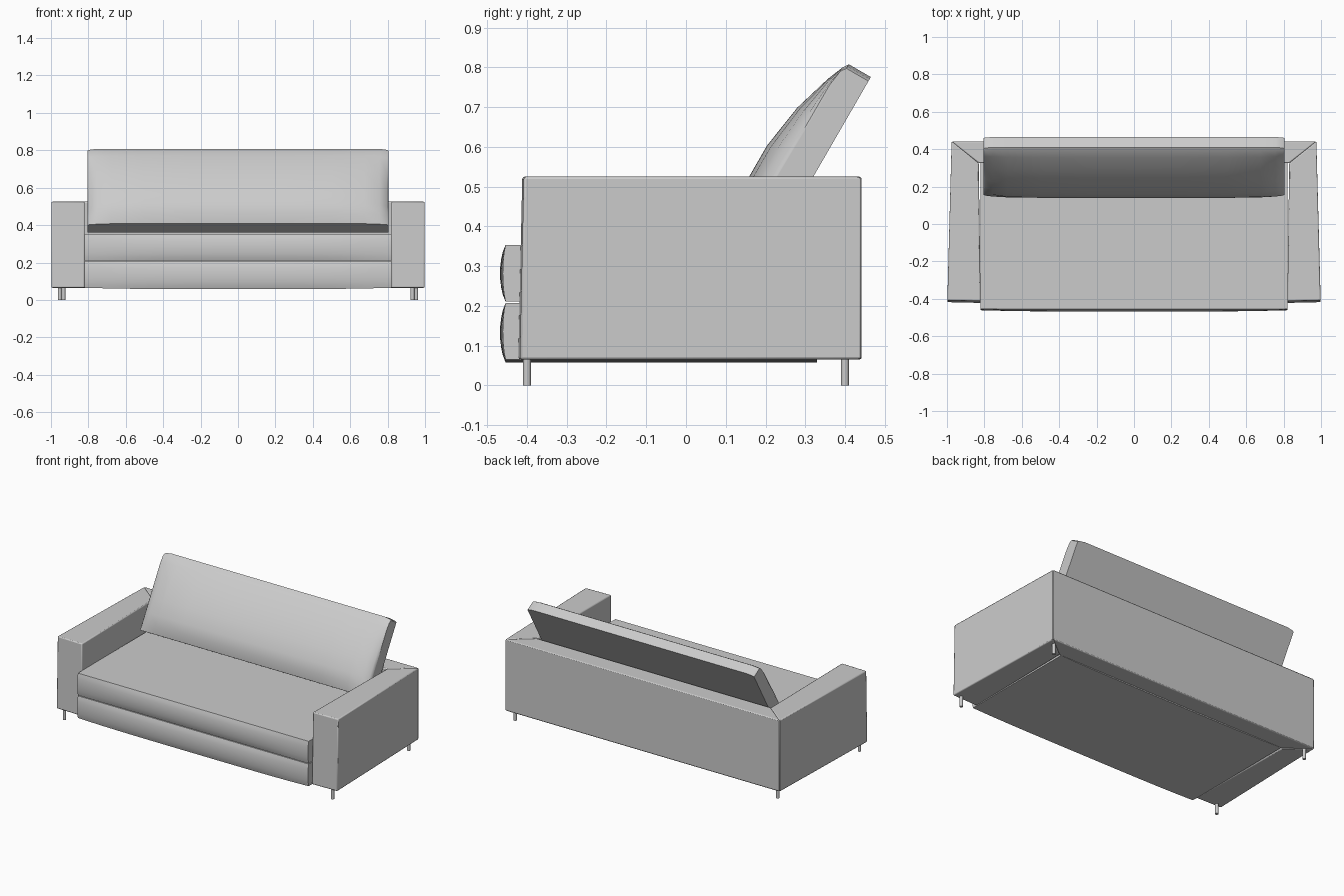
import bpy, bmesh, math
from mathutils import Vector

cube = bpy.data.objects.get("Cube")
if cube:
    bpy.data.objects.remove(cube)

fabric = bpy.data.materials.new("light_grey_fabric")
fabric.use_nodes = True
GREY = (0.6, 0.6, 0.6, 1)
fabric.diffuse_color = GREY
fabric.node_tree.nodes["Principled BSDF"].inputs["Base Color"].default_value = GREY


def finish(name, bm, bevel=0.0):
    bmesh.ops.recalc_face_normals(bm, faces=bm.faces)
    mesh = bpy.data.meshes.new(name)
    bm.to_mesh(mesh)
    bm.free()
    obj = bpy.data.objects.new(name, mesh)
    bpy.context.collection.objects.link(obj)
    mesh.materials.append(fabric)
    if bevel:
        mod = obj.modifiers.new("soft_edges", 'BEVEL')
        mod.width, mod.segments = bevel, 2
    bpy.ops.object.select_all(action='DESELECT')
    obj.select_set(True)
    bpy.context.view_layer.objects.active = obj
    bpy.ops.object.shade_smooth_by_angle(angle=math.radians(35))
    return obj


def loft(name, sections):
    """Skin matching closed sections and cap both ends."""
    bm = bmesh.new()
    rings = [[bm.verts.new(p) for p in s] for s in sections]
    for a, b in zip(rings, rings[1:]):
        for i in range(len(a)):
            j = (i + 1) % len(a)
            bm.faces.new((a[i], a[j], b[j], b[i]))
    bm.faces.new(rings[0])
    bm.faces.new(rings[-1])
    return finish(name, bm)


def prism(name, plan, z0, z1, lean=0.0, bevel=0.006):
    """Extrude a plan; the front edge leans back at the top."""
    bm = bmesh.new()
    low = [bm.verts.new((x, y, z0)) for x, y in plan]
    top = [bm.verts.new((x, y + (lean if y < -0.4 else 0), z1)) for x, y in plan]
    bm.faces.new(low)
    bm.faces.new(top)
    for i in range(len(plan)):
        j = (i + 1) % len(plan)
        bm.faces.new((low[i], low[j], top[j], top[i]))
    return finish(name, bm, bevel)


# Arms, mitred into the back panel, and their legs
for side, s in (("left", 1), ("right", -1)):
    arm = [(0.82, -0.422), (0.998, -0.418), (0.975, 0.442), (0.83, 0.325)]
    prism(side + "_arm", [(s * x, y) for x, y in arm], 0.065, 0.525, 0.01)
    for end, x, y in (("front", 0.953, -0.4), ("back", 0.933, 0.4)):
        bm = bmesh.new()
        bmesh.ops.create_cone(bm, cap_ends=True, segments=12, radius1=0.01,
                              radius2=0.01, depth=0.07)
        bmesh.ops.translate(bm, verts=bm.verts, vec=(s * x, y, 0.035))
        finish(f"{side}_{end}_leg", bm)

# Back panel
prism("back_panel", [(-0.975, 0.442), (-0.83, 0.325), (0.83, 0.325), (0.975, 0.442)],
      0.065, 0.525)


# Two stacked seat cushions with bulging fronts
def seat(name, z0, z1, sag):
    sections = []
    for i in range(13):
        t = i / 6 - 1
        puff = 1 - t ** 4
        ring = [(0.82 * t, 0.33, z1), (0.82 * t, 0.33, z0 - sag * puff)]
        for k in range(9):
            a = k / 8
            bulge = 0.007 + 0.007 * puff
            y = -0.454 - bulge * math.sin(math.pi * a) ** 0.7
            ring.append((0.82 * t, y, z0 + (z1 - z0) * a - sag * puff * (1 - a)))
        sections.append(ring)
    loft(name, sections)


seat("lower_seat", 0.065, 0.207, 0.007)
seat("upper_seat", 0.211, 0.353, 0.0)

# Leaning back cushion: height along the slope, then thickness
front = [(0.0, 0.098), (0.05, 0.128), (0.11, 0.14), (0.2, 0.14), (0.32, 0.122),
         (0.42, 0.092), (0.465, 0.074), (0.48, 0.064)]
up = Vector((0, 0.5, 0.866))
out = Vector((0, -0.866, 0.5))
base = Vector((0, 0.225, 0.36))
sections = []
for x in (-0.81, -0.8, -0.76, -0.68, -0.5, -0.25, 0, 0.25, 0.5, 0.68, 0.76, 0.8, 0.81):
    fill = (1 - (abs(x) / 0.81) ** 8) ** 0.6
    squeeze = 1 - 0.025 * max(0, (abs(x) - 0.79) / 0.02)
    ring = [base, base + up * 0.48 * squeeze]
    for v, w in reversed(front):
        edge = min(w, 0.08)
        ring.append(base + up * v * squeeze + out * (edge + (w - edge) * fill))
    flare = 1.01 - 0.02 * abs(x)
    sections.append([p + Vector((x * flare, 0, 0)) for p in ring])
loft("back_cushion", sections)
